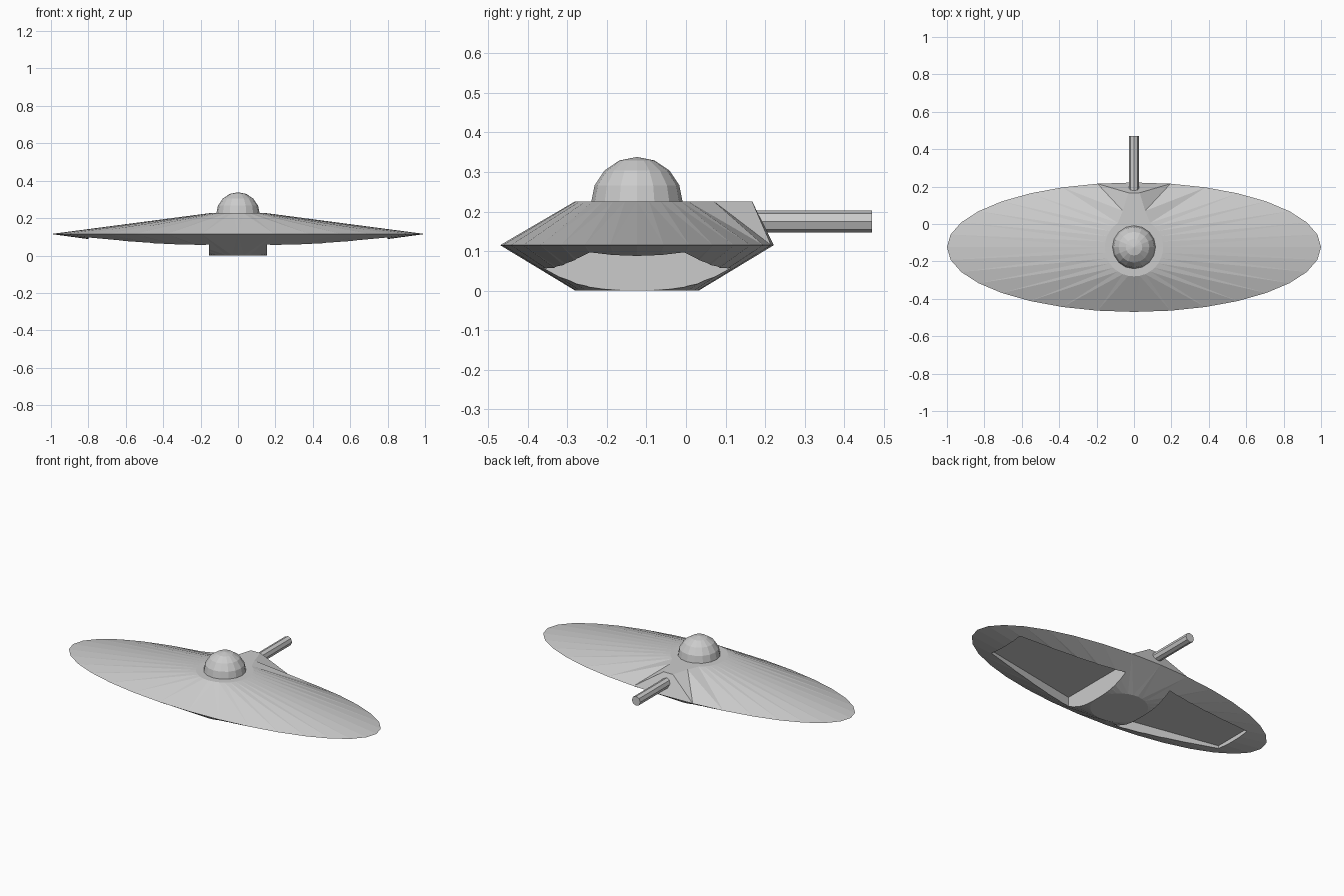
import bpy, bmesh, math
from mathutils import Matrix

if "Cube" in bpy.data.objects:
    bpy.data.objects.remove(bpy.data.objects["Cube"])

CY = -0.124          # saucer centre along y
SEG = 32             # sides of the saucer
HUB = 0.156          # radius of the flat top and bottom discs
RIM_Z = 0.115

grey = bpy.data.materials.new("hull_grey")
grey.diffuse_color = (0.6, 0.6, 0.6, 1)
grey.use_nodes = True
grey.node_tree.nodes["Principled BSDF"].inputs["Base Color"].default_value = grey.diffuse_color


def make(name, bm):
    bmesh.ops.recalc_face_normals(bm, faces=bm.faces[:])
    me = bpy.data.meshes.new(name)
    bm.to_mesh(me)
    bm.free()
    me.materials.append(grey)
    ob = bpy.data.objects.new(name, me)
    bpy.context.collection.objects.link(ob)
    return ob


def ring(bm, rx, ry, z):
    return [bm.verts.new((rx * math.cos(2 * math.pi * i / SEG),
                          CY + ry * math.sin(2 * math.pi * i / SEG), z))
            for i in range(SEG)]


# Saucer hull: bottom disc, elliptical rim, top disc
bm = bmesh.new()
rings = [ring(bm, HUB, HUB, 0), ring(bm, 1, 0.346, RIM_Z), ring(bm, HUB, HUB, 0.226)]
for a, b in zip(rings, rings[1:]):
    for i in range(SEG):
        j = (i + 1) % SEG
        bm.faces.new((a[i], a[j], b[j], b[i]))
# Pull the rear of the top disc back into a neck for the barrel
back = SEG // 4
for offset, y in ((0, 0.167), (1, 0.167), (2, 0.07)):
    for i in {back - offset, back + offset}:
        rings[2][i].co.y = y
bm.faces.new(rings[0])
bm.faces.new(rings[2])
bmesh.ops.triangulate(bm, faces=bm.faces[:])
hull = make("saucer_hull", bm)

# Tapered recesses cut in the underside, one on each side
for side in (-1, 1):
    bm = bmesh.new()
    plan = [(0.156, CY - 0.24), (0.8, CY - 0.12), (0.8, CY + 0.12), (0.156, CY + 0.24)]
    base = bm.faces.new([bm.verts.new((side * x, y, -0.1)) for x, y in plan])
    ext = bmesh.ops.extrude_face_region(bm, geom=[base])
    for v in ext["geom"]:
        if isinstance(v, bmesh.types.BMVert):
            v.co.z = RIM_Z - 0.002
    cutter = make("recess_cutter", bm)
    cutter.hide_render = True
    mod = hull.modifiers.new("recess", "BOOLEAN")
    mod.operation = "DIFFERENCE"
    mod.solver = "EXACT"
    mod.object = cutter
    bpy.context.view_layer.objects.active = hull
    bpy.ops.object.modifier_apply(modifier=mod.name)
    bpy.data.objects.remove(cutter)

# Faceted dome on top
bm = bmesh.new()
bmesh.ops.create_uvsphere(bm, u_segments=16, v_segments=8, radius=0.116,
                          matrix=Matrix.Translation((0, CY, 0.222)))
bmesh.ops.delete(bm, geom=[v for v in bm.verts if v.co.z < 0.2], context="VERTS")
make("dome", bm)

# Barrel sticking out of the rear
bm = bmesh.new()
bmesh.ops.create_cone(bm, cap_ends=True, segments=8, radius1=0.028, radius2=0.028, depth=0.31,
                      matrix=Matrix.Translation((0, 0.315, 0.175)) @ Matrix.Rotation(math.pi / 2, 4, "X"))
make("rear_barrel", bm)
